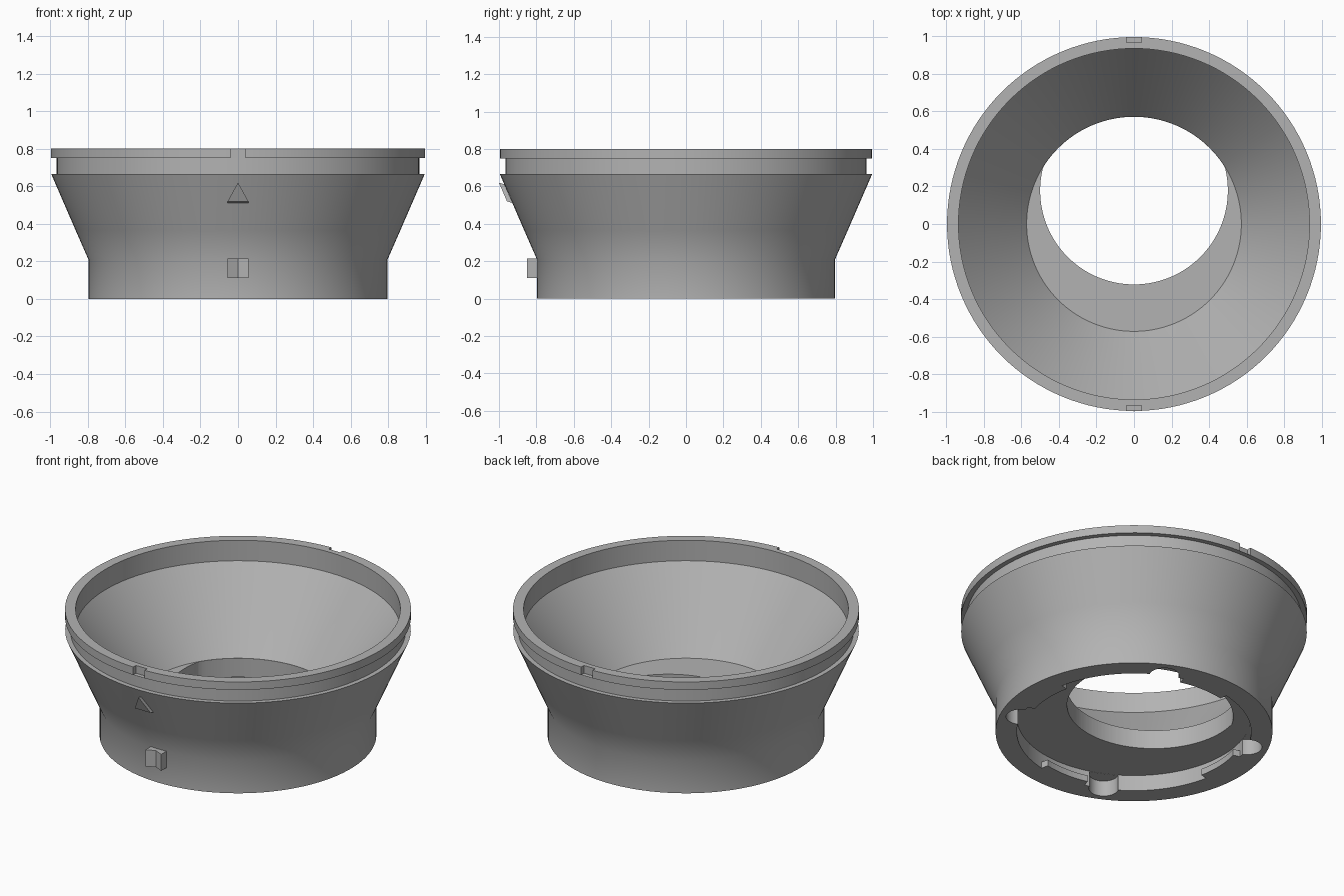
import bpy, bmesh
from math import sin, cos, pi, radians, hypot, atan2
from mathutils import Vector

cube = bpy.data.objects.get("Cube")
if cube:
    bpy.data.objects.remove(cube, do_unlink=True)

SEGMENTS = 128
GREY = (0.45, 0.45, 0.45, 1)
grey = bpy.data.materials.new("plain grey")
grey.use_nodes = True
grey.diffuse_color = GREY
grey.node_tree.nodes["Principled BSDF"].inputs["Base Color"].default_value = GREY


def finish(name, bm):
    bmesh.ops.recalc_face_normals(bm, faces=bm.faces)
    mesh = bpy.data.meshes.new(name)
    bm.to_mesh(mesh)
    bm.free()
    obj = bpy.data.objects.new(name, mesh)
    bpy.context.collection.objects.link(obj)
    mesh.materials.append(grey)
    return obj


def lathe(name, profile):
    bm = bmesh.new()
    verts = [bm.verts.new((r, 0, z)) for r, z in profile]
    edges = [bm.edges.new(pair) for pair in zip(verts, verts[1:])]
    bmesh.ops.spin(bm, geom=verts + edges, cent=(0, 0, 0), axis=(0, 0, 1),
                   angle=2 * pi, steps=SEGMENTS)
    bmesh.ops.remove_doubles(bm, verts=bm.verts, dist=0.0001)
    return finish(name, bm)


def prism(name, outline, shift):
    """Extrude a closed outline of 3D points along a shift vector."""
    bm = bmesh.new()
    face = bm.faces.new([bm.verts.new(p) for p in outline])
    moved = bmesh.ops.extrude_face_region(bm, geom=[face], use_keep_orig=True)["geom"]
    bmesh.ops.translate(bm, vec=shift,
                        verts=[v for v in moved if isinstance(v, bmesh.types.BMVert)])
    return finish(name, bm)


def cut(target, cutter):
    cutter.hide_render = True
    mod = target.modifiers.new("cut", 'BOOLEAN')
    mod.operation = 'DIFFERENCE'
    mod.solver = 'EXACT'
    mod.object = cutter
    bpy.context.view_layer.objects.active = target
    bpy.ops.object.modifier_apply(modifier=mod.name)
    bpy.data.objects.remove(cutter, do_unlink=True)


def circle(radius, x, y, z, count):
    return [Vector((x + radius * cos(2 * pi * i / count),
                    y + radius * sin(2 * pi * i / count), z)) for i in range(count)]


# Flared body: recessed underside, outer wall, grooved rim, funnel, floor
FLOOR, PLATE_TOP, BORE = 0.1, 0.22, 0.675
body = lathe("flared_body", [
    (0, FLOOR), (BORE, FLOOR), (BORE, 0), (0.797, 0), (0.797, 0.21),
    (0.865, 0.365), (0.995, 0.665), (0.966, 0.665), (0.966, 0.75),
    (0.996, 0.75), (0.996, 0.8), (0.935, 0.8), (0.935, 0.67),
    (0.69, 0.365), (0.572, PLATE_TOP), (0, PLATE_TOP)])

# Off-centre hole, limited by the narrow end of the funnel
hole = circle(0.5, 0, 0.178, 0.05, SEGMENTS)
for p in hole:
    reach = hypot(p.x, p.y)
    if reach > 0.571:
        p.x, p.y = p.x * 0.571 / reach, p.y * 0.571 / reach
cut(body, prism("hole_cutter", hole, (0, 0, 0.3)))

# Rim notches at front and back
for side in (-1, 1):
    outline = [(x, side * y, 0.7505) for x, y in
               ((-0.04, 0.968), (0.04, 0.968), (0.04, 1.1), (-0.04, 1.1))]
    cut(body, prism("notch_cutter", outline, (0, 0, 0.2)))

# Underside: four round pockets, each with a locking tab beside it
for i in range(4):
    angle = radians(65 + 90 * i)
    cut(body, prism("pocket_cutter",
                    circle(0.085, 0.675 * cos(angle), 0.675 * sin(angle), -0.05, 32),
                    (0, 0, FLOOR + 0.049)))
    steps = [angle + radians(10 + 3 * k) for k in range(10)]
    arc = [(0.63 * cos(a), 0.63 * sin(a), 0) for a in steps]
    arc += [(0.69 * cos(a), 0.69 * sin(a), 0) for a in reversed(steps)]
    prism("locking_tab", arc, (0, 0, 0.04))

bpy.ops.object.select_all(action='DESELECT')
body.select_set(True)
bpy.context.view_layer.objects.active = body
bpy.ops.object.shade_smooth_by_angle(angle=radians(30))

# Front index nub with a shallow V in its face
prism("index_nub", [(x, y, 0.11) for x, y in
                    ((-0.055, -0.77), (-0.055, -0.85), (0, -0.825),
                     (0.055, -0.85), (0.055, -0.77))], (0, 0, 0.105))

# Raised triangle lying on the front slope
prism("triangle_marker", [(-0.055, -0.957, 0.52), (0.055, -0.957, 0.52),
                          (0, -1.0, 0.62)], (0, 0.05, -0.015))
